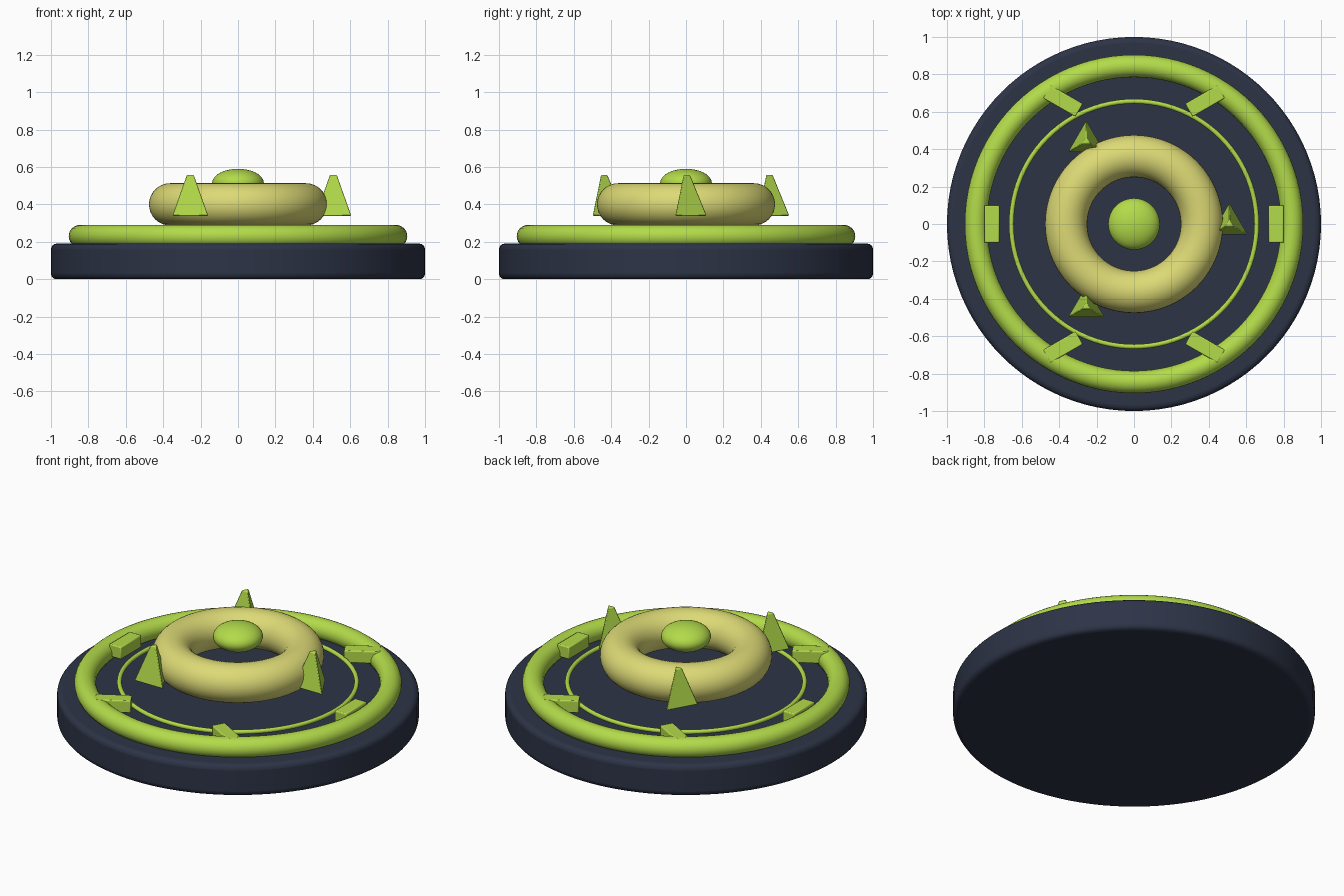
import bpy
import math

if "Cube" in bpy.data.objects:
    bpy.data.objects.remove(bpy.data.objects["Cube"])


def material(name, colour):
    m = bpy.data.materials.new(name)
    m.diffuse_color = (*colour, 1)
    m.use_nodes = True
    m.node_tree.nodes["Principled BSDF"].inputs["Base Color"].default_value = m.diffuse_color
    return m


NAVY = material("dark_navy", (0.026, 0.034, 0.062))
LIME = material("lime_green", (0.45, 0.71, 0.068))
SAND = material("pale_yellow", (0.72, 0.70, 0.18))


def finish(name, mat, bevel=0.0, segments=2, smooth=True):
    """Name, colour, bevel and shade the active primitive."""
    ob = bpy.context.object
    ob.name = name
    ob.data.materials.append(mat)
    bpy.ops.object.transform_apply(location=False, rotation=False, scale=True)
    if bevel:
        mod = ob.modifiers.new("rounded_edges", "BEVEL")
        mod.width = bevel
        mod.segments = segments
        mod.limit_method = "ANGLE"
        mod.angle_limit = math.radians(40)
    if smooth:
        bpy.ops.object.shade_smooth_by_angle(angle=math.radians(40))
    return ob


def ring(name, mat, major, minor, z, sides=24):
    bpy.ops.mesh.primitive_torus_add(
        major_radius=major, minor_radius=minor, location=(0, 0, z),
        major_segments=96, minor_segments=sides)
    finish(name, mat)


# Round base plate with softened rims
bpy.ops.mesh.primitive_cylinder_add(vertices=96, radius=1, depth=0.19, location=(0, 0, 0.095))
finish("base_plate", NAVY, bevel=0.03, segments=4)

# Concentric rings
ring("outer_ring", LIME, 0.845, 0.06, 0.23)
ring("thin_ring", LIME, 0.656, 0.013, 0.235, 12)
ring("inner_ring", SAND, 0.363, 0.113, 0.40, 32)

# Flattened ball at the centre
bpy.ops.mesh.primitive_uv_sphere_add(segments=48, ring_count=24, radius=1, location=(0, 0, 0.514))
bpy.context.object.scale = (0.138, 0.138, 0.076)
finish("centre_ball", LIME)

# Six small blocks around the outer ring, turned against their position angle
for i in range(6):
    a = math.radians(60 * i)
    bpy.ops.mesh.primitive_cube_add(
        size=1, location=(0.76 * math.cos(a), 0.76 * math.sin(a), 0.253), rotation=(0, 0, -a))
    bpy.context.object.scale = (0.08, 0.2, 0.075)
    finish(f"rim_block_{i + 1}", LIME, bevel=0.006)

# Three blunt three-sided spikes, all facing the same way
for i in range(3):
    a = math.radians(120 * i)
    bpy.ops.mesh.primitive_cone_add(
        vertices=3, radius1=0.114, radius2=0.024, depth=0.22,
        location=(0.51 * math.cos(a), 0.51 * math.sin(a), 0.448))
    finish(f"spike_{i + 1}", LIME, bevel=0.006)
